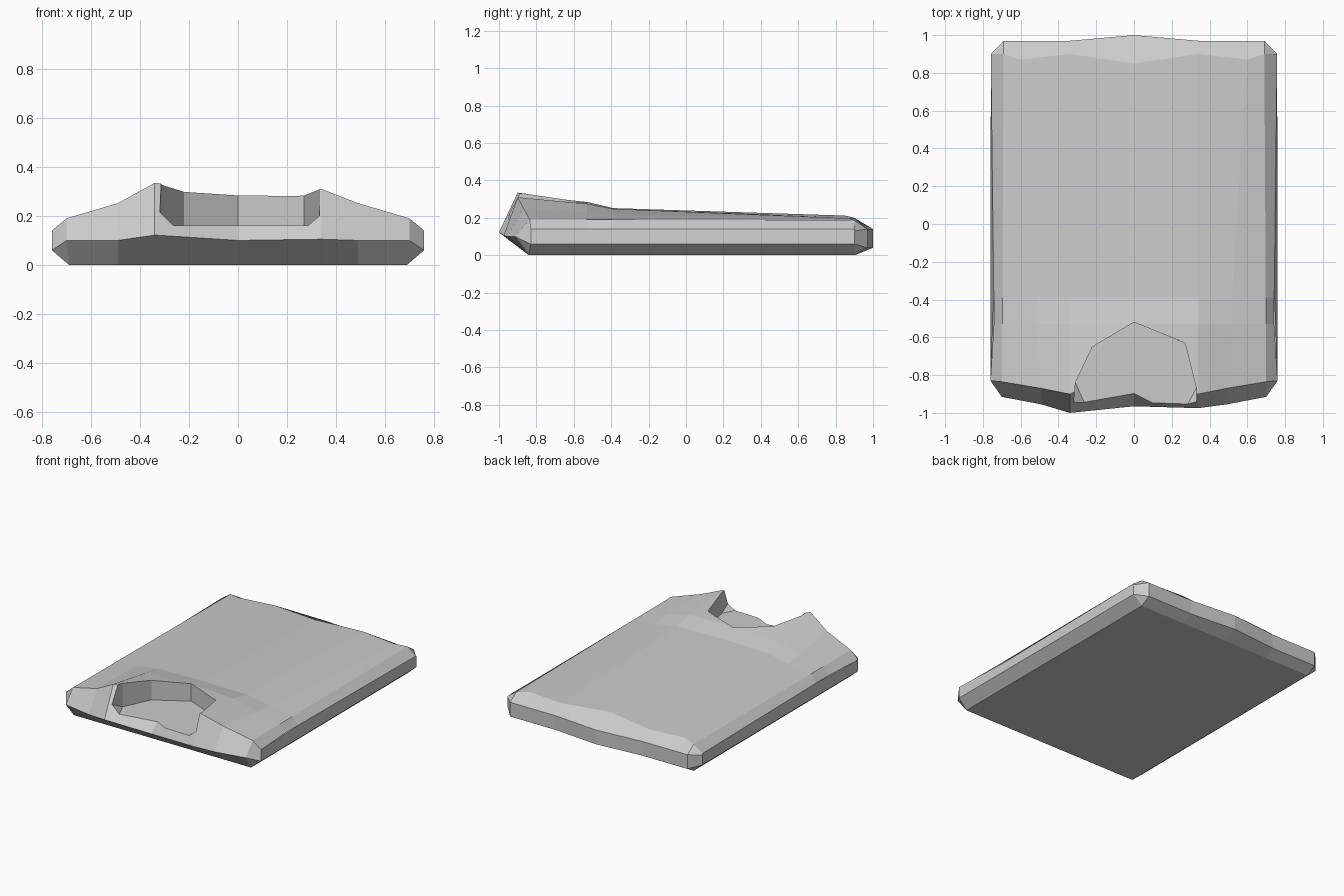
import bpy, bmesh

if "Cube" in bpy.data.objects:
    bpy.data.objects.remove(bpy.data.objects["Cube"])

# Half-section columns, centre outwards:
# x front, x back, front edge y/z, crest y/z, two mid heights, back top y/z, back end y
COLS = [
    (0.00, 0.00, -0.965, 0.10, -0.75, 0.290, 0.285, 0.252, 0.85, 0.212, 1.00),
    (0.34, 0.34, -0.975, 0.105, -0.90, 0.310, 0.275, 0.248, 0.90, 0.200, 0.97),
    (0.49, 0.60, -0.955, 0.10, -0.87, 0.252, 0.228, 0.218, 0.87, 0.197, 0.97),
    (0.70, 0.69, -0.915, 0.10, -0.835, 0.190, 0.190, 0.190, 0.90, 0.187, 0.97),
]


def column(c, side):
    xf, xb, ye, ze, yc, zc, z1, z2, yb, zb, yend = c
    if side < 0 and xf == 0.34:      # left shoulder stands a little prouder
        ye, ze, zc = -1.0, 0.122, 0.335
    xm = xf + (xb - xf) * 0.25
    pts = [(min(xf, 0.69), -0.84, 0), (xf, ye, ze), (xf, yc, zc), (xm, -0.53, z1),
           (xm, -0.39, z2), (xb, yb, zb), (xb, yend, 0.14), (xb, yend, 0.04),
           (xb, 0.90, 0)]
    return [(side * x, y, z) for x, y, z in pts]


def side_column(side):
    pts = [(0.69, -0.84, 0), (0.76, -0.83, 0.06), (0.76, -0.83, 0.14), (0.742, -0.53, 0.14),
           (0.742, -0.39, 0.14), (0.758, 0.90, 0.14), (0.758, 0.90, 0.13), (0.758, 0.90, 0.06),
           (0.69, 0.90, 0)]
    return [(side * x, y, z) for x, y, z in pts]


def add_object(name, bm):
    bmesh.ops.recalc_face_normals(bm, faces=bm.faces)
    me = bpy.data.meshes.new(name)
    bm.to_mesh(me)
    bm.free()
    ob = bpy.data.objects.new(name, me)
    bpy.context.collection.objects.link(ob)
    return ob


# Slab body: skin the columns, then close both sides and the base
bm = bmesh.new()
table = [side_column(-1)] + [column(c, -1) for c in reversed(COLS[1:])]
table += [column(c, 1) for c in COLS] + [side_column(1)]
grid = [[bm.verts.new(p) for p in col] for col in table]
for a, b in zip(grid, grid[1:]):
    for i in range(len(a) - 1):
        bm.faces.new((a[i], a[i + 1], b[i + 1], b[i]))
for col in (grid[0], grid[-1]):
    bm.faces.new(col[1:8])
    bm.faces.new((col[0], col[1], col[7], col[8]))
bm.faces.new([c[0] for c in grid] + [c[8] for c in reversed(grid)])
bmesh.ops.remove_doubles(bm, verts=bm.verts, dist=0.0005)
body = add_object("slab_body", bm)

# Scoop cutter: steep curved back wall, flat floor, flared open front
bm = bmesh.new()
for x, y in [(-0.31, -0.84), (-0.22, -0.65), (0, -0.52), (0.27, -0.63), (0.33, -0.87)]:
    for z in (0.16, 0.345):
        bm.verts.new((x, y, z))
for s in (-1, 1):
    bm.verts.new((s * 0.15, -1.2, 0.16))
    bm.verts.new((s * 0.34, -1.2, 0.345))
bmesh.ops.convex_hull(bm, input=bm.verts)
cutter = add_object("scoop_cutter", bm)
cutter.hide_render = True
cutter.hide_viewport = True

mod = body.modifiers.new("scoop", 'BOOLEAN')
mod.operation = 'DIFFERENCE'
mod.solver = 'EXACT'
mod.object = cutter
